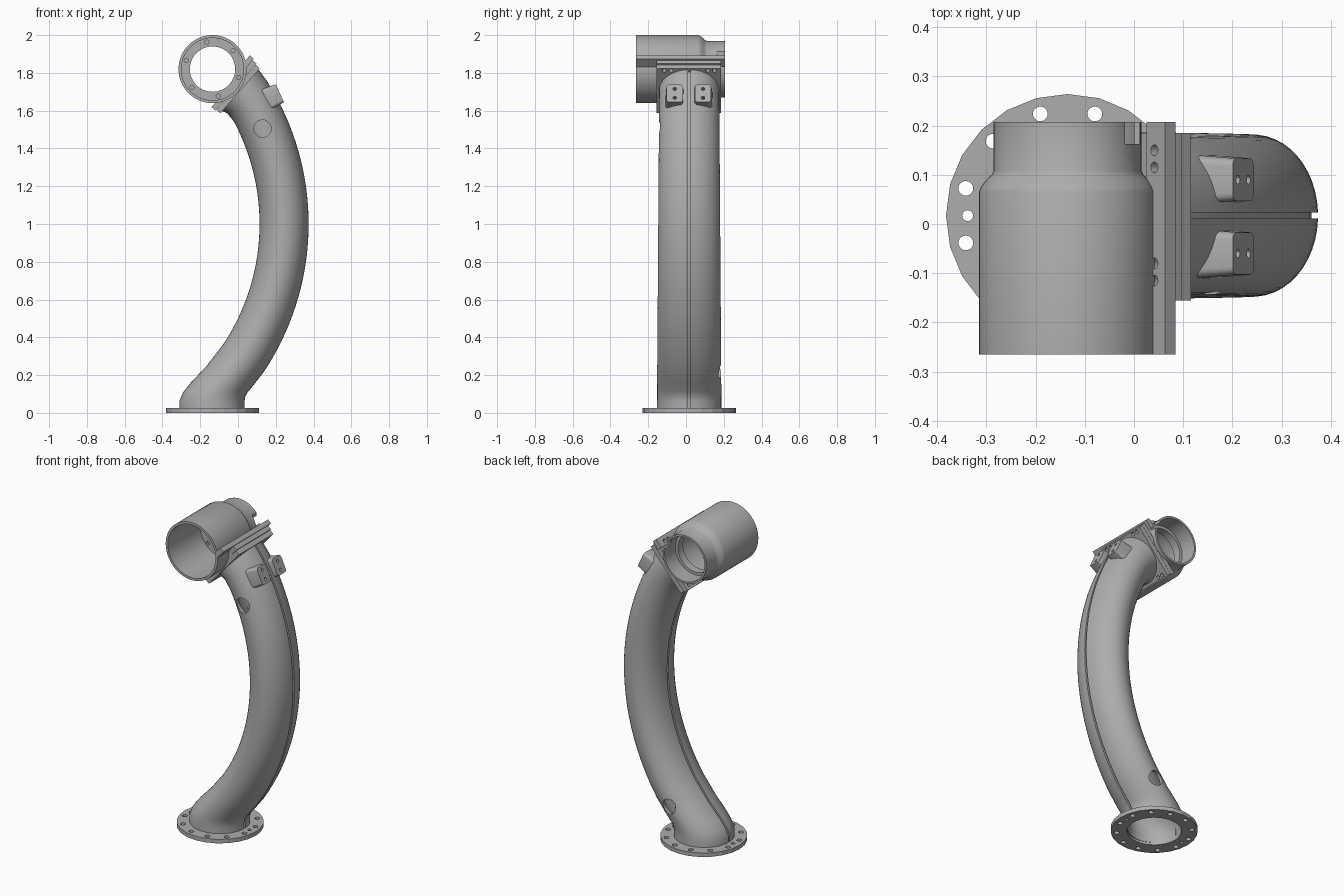
import bpy, bmesh, math
from mathutils import Vector, Matrix

cube = bpy.data.objects.get("Cube")
if cube:
    bpy.data.objects.remove(cube, do_unlink=True)

grey = bpy.data.materials.new("cast grey")
grey.use_nodes = True
grey.diffuse_color = (0.42, 0.42, 0.42, 1)
grey.node_tree.nodes["Principled BSDF"].inputs["Base Color"].default_value = (0.42, 0.42, 0.42, 1)

YC = 0.017                      # centre plane of the arm
BASE_X = -0.135                 # centre of base flange and of collar
COLLAR_Z = 1.82


def finish(name, bm):
    bmesh.ops.recalc_face_normals(bm, faces=bm.faces)
    me = bpy.data.meshes.new(name)
    bm.to_mesh(me)
    bm.free()
    me.materials.append(grey)
    ob = bpy.data.objects.new(name, me)
    bpy.context.collection.objects.link(ob)
    return ob


def frame(origin, normal):
    """Local z along normal, local y along world y."""
    z = Vector(normal).normalized()
    y = Vector((0, 1, 0))
    x = y.cross(z)
    m = Matrix((x, y, z)).transposed().to_4x4()
    m.translation = origin
    return m


def add_cyl(bm, m, x, y, z0, z1, r, seg=20):
    bmesh.ops.create_cone(bm, cap_ends=True, segments=seg, radius1=r, radius2=r, depth=z1 - z0,
                          matrix=m @ Matrix.Translation((x, y, (z0 + z1) / 2)))


def add_box(bm, m, x, y, z, flare=1.0, bevel=0.0):
    """Box spanning three ranges; flare widens its lower end, bevel rounds its upright edges."""
    size = [b - a for a, b in (x, y, z)]
    mid = [(a + b) / 2 for a, b in (x, y, z)]
    tmp = bmesh.new()
    bmesh.ops.create_cube(tmp, size=1)
    bmesh.ops.scale(tmp, vec=size, verts=tmp.verts)
    if bevel:
        up = [e for e in tmp.edges if abs(e.verts[0].co.z - e.verts[1].co.z) > 1e-4]
        bmesh.ops.bevel(tmp, geom=up, offset=bevel, segments=4, profile=0.5, affect='EDGES')
    for v in tmp.verts:
        if v.co.z < 0:
            v.co.x *= flare
            v.co.y *= flare
    tmp.transform(m @ Matrix.Translation(mid))
    me = bpy.data.meshes.new("tmp")
    tmp.to_mesh(me)
    tmp.free()
    bm.from_mesh(me)
    bpy.data.meshes.remove(me)


def cut(ob, bm):
    cutter = finish("cutter", bm)
    cutter.hide_render = True
    mod = ob.modifiers.new("cut", 'BOOLEAN')
    mod.operation = 'DIFFERENCE'
    mod.solver = 'EXACT'
    mod.object = cutter
    bpy.context.view_layer.objects.active = ob
    bpy.ops.object.modifier_apply(modifier=mod.name)
    bpy.data.objects.remove(cutter, do_unlink=True)


up = Matrix.Translation((BASE_X, YC, 0))
along_y = frame((BASE_X, 0, COLLAR_Z), (0, 0, 1)) @ Matrix.Rotation(-math.pi / 2, 4, 'X')
joint = frame((0, 0, 1.715), (-0.75, 0, 0.66))

# Base flange with bore and bolt circle
bm = bmesh.new()
add_cyl(bm, up, 0, 0, 0, 0.025, 0.247, 24)
flange = finish("base_flange", bm)
bm = bmesh.new()
add_cyl(bm, up, 0, 0, -0.1, 0.1, 0.154, 48)
for k in range(12):
    a = math.radians(15 + 30 * k)
    add_cyl(bm, up, 0.214 * math.cos(a), 0.214 * math.sin(a), -0.1, 0.1, 0.015)
for s in (-1, 1):
    add_cyl(bm, up, 0.203 * s, 0, -0.1, 0.1, 0.011)
cut(flange, bm)

# Curved arm: each section is an (inner x, z, outer x, z) pair
sections = [(-0.31, 0.015, 0.035, 0.015), (-0.31, 0.065, 0.035, 0.06), (-0.29, 0.11, 0.038, 0.085),
            (-0.25, 0.16, 0.052, 0.11), (-0.17, 0.245, 0.085, 0.15)]
for deg in range(-34, 29, 2):
    c, s = math.cos(math.radians(deg)), math.sin(math.radians(deg))
    sections.append((-1.036 + 1.15 * c, 1 + 1.15 * s, -1.036 + 1.41 * c, 1 + 1.41 * s))
sections += [(-0.055, 1.585, 0.155, 1.755), (-0.1, 1.605, 0.1, 1.83)]


def ring(bm, sec, b, inset):
    """Elliptical ring with a narrow seam groove on its inner and outer side."""
    lo, hi = Vector((sec[0], YC, sec[1])), Vector((sec[2], YC, sec[3]))
    mid, h = (lo + hi) / 2, (hi - lo) / 2
    h = h * (1 - inset / h.length)
    b -= inset
    d = math.asin(0.006 / b)
    groove = 0.995 if inset else 0.9
    pts, n = [], 24
    for side in (0, 1):
        for i in range(n):
            a = side * math.pi + d + (math.pi - 2 * d) * i / (n - 1)
            pts.append((math.cos(a), b * math.sin(a)))
        g = groove * (-1 if side == 0 else 1)
        w = 0.006 if side == 0 else -0.006
        pts += [(g, w), (g, -w)]
    return [bm.verts.new(mid + h * u + Vector((0, v, 0))) for u, v in pts]


bm = bmesh.new()
shells = []
for inset in (0, 0.02):
    shells.append([ring(bm, s, 0.171 - 0.012 * i / len(sections), inset) for i, s in enumerate(sections)])
outer, inner = shells
loops = outer + inner[::-1] + [outer[0]]     # out along the outside, back along the inside
for r0, r1 in zip(loops, loops[1:]):
    for i in range(len(r0)):
        j = (i + 1) % len(r0)
        bm.faces.new((r0[i], r0[j], r1[j], r1[i]))
arm = finish("curved_arm", bm)

# Access holes: upper one in the front wall, lower one in the back wall
bm = bmesh.new()
front_hole = Matrix.Translation((0.13, 0, 1.505)) @ Matrix.Rotation(math.pi / 2, 4, 'X')
back_hole = Matrix.Translation((-0.01, 0, 0.23)) @ Matrix.Rotation(-math.pi / 2, 4, 'X')
add_cyl(bm, front_hole, 0, 0, 0.02, 0.3, 0.046, 32)
add_cyl(bm, back_hole, 0, 0, 0.06, 0.3, 0.046, 32)
cut(arm, bm)

# Collar: stepped ring turned about the y axis, as (radius, y)
profile = [(0.18, -0.265), (0.18, 0.065), (0.176, 0.075), (0.165, 0.09), (0.154, 0.1), (0.15, 0.108),
           (0.15, 0.207), (0.138, 0.207), (0.138, 0.1), (0.12, 0.1), (0.12, 0.05), (0.165, 0.05),
           (0.165, -0.265)]
bm = bmesh.new()
SEG = 64
rows = []
for k in range(SEG):
    a = 2 * math.pi * k / SEG
    rows.append([bm.verts.new((BASE_X + r * math.cos(a), y, COLLAR_Z + r * math.sin(a))) for r, y in profile])
for k in range(SEG):
    r0, r1 = rows[k], rows[(k + 1) % SEG]
    for i in range(len(profile)):
        j = (i + 1) % len(profile)
        bm.faces.new((r0[i], r0[j], r1[j], r1[i]))
collar = finish("collar", bm)

# Blind bolt holes in the collar's inner ring, and a notch in its back rim
bm = bmesh.new()
for k in range(6):
    a = math.radians(-42 + 60 * k)
    add_cyl(bm, along_y, 0.146 * math.cos(a), 0.146 * math.sin(a), 0.03, 0.063, 0.011, 16)
add_box(bm, Matrix(), (-0.018, 0.012), (0.163, 0.25), (1.85, 1.96))
cut(collar, bm)


def bolt_cutter():
    b = bmesh.new()
    for y in (-0.115, -0.08, 0.115, 0.15):
        for x in (-0.142, 0.142):
            add_cyl(b, joint, x, y, -0.1, 0.15, 0.011, 16)
    return b


# Joint plates between arm and collar, and the long rail along the collar
for name, boxes in (
        ("arm_mounting_plate", [((-0.158, 0.158), (-0.155, 0.185), (-0.015, 0.014))]),
        ("collar_pad", [((-0.165, 0.165), (-0.155, 0.185), (0.015, 0.042))]),
        ("collar_rail", [((0.118, 0.175), (-0.265, 0.207), (0.042, 0.07))])):
    bm = bmesh.new()
    for bx in boxes:
        add_box(bm, joint, *bx)
    plate = finish(name, bm)
    for y0, y1, r in ((-0.4, 0.08, 0.172), (0.07, 0.4, 0.144)):
        bm = bmesh.new()
        add_cyl(bm, along_y, 0, 0, y0, y1, r, 64)
        cut(plate, bm)
    cut(plate, bolt_cutter())

# Pair of drilled lugs on the arm's outer side
face = frame((0.222, 0, 1.692), (0.91, 0, 0.41))
for name, y in (("front_lug", -0.06), ("back_lug", 0.09)):
    bm = bmesh.new()
    add_box(bm, face, (-0.052, 0.052), (y - 0.043, y + 0.043), (-0.08, 0), 1.15, 0.016)
    lug = finish(name, bm)
    bm = bmesh.new()
    for x in (-0.026, 0.026):
        add_cyl(bm, face, x, y, -0.04, 0.05, 0.009, 16)
    cut(lug, bm)

# Smooth curved surfaces, keep machined edges crisp
bpy.ops.object.select_all(action='DESELECT')
for ob in (arm, collar, *[o for o in bpy.data.objects if o.name.endswith("lug")]):
    ob.select_set(True)
    bpy.context.view_layer.objects.active = ob
bpy.ops.object.shade_smooth_by_angle(angle=math.radians(35))
